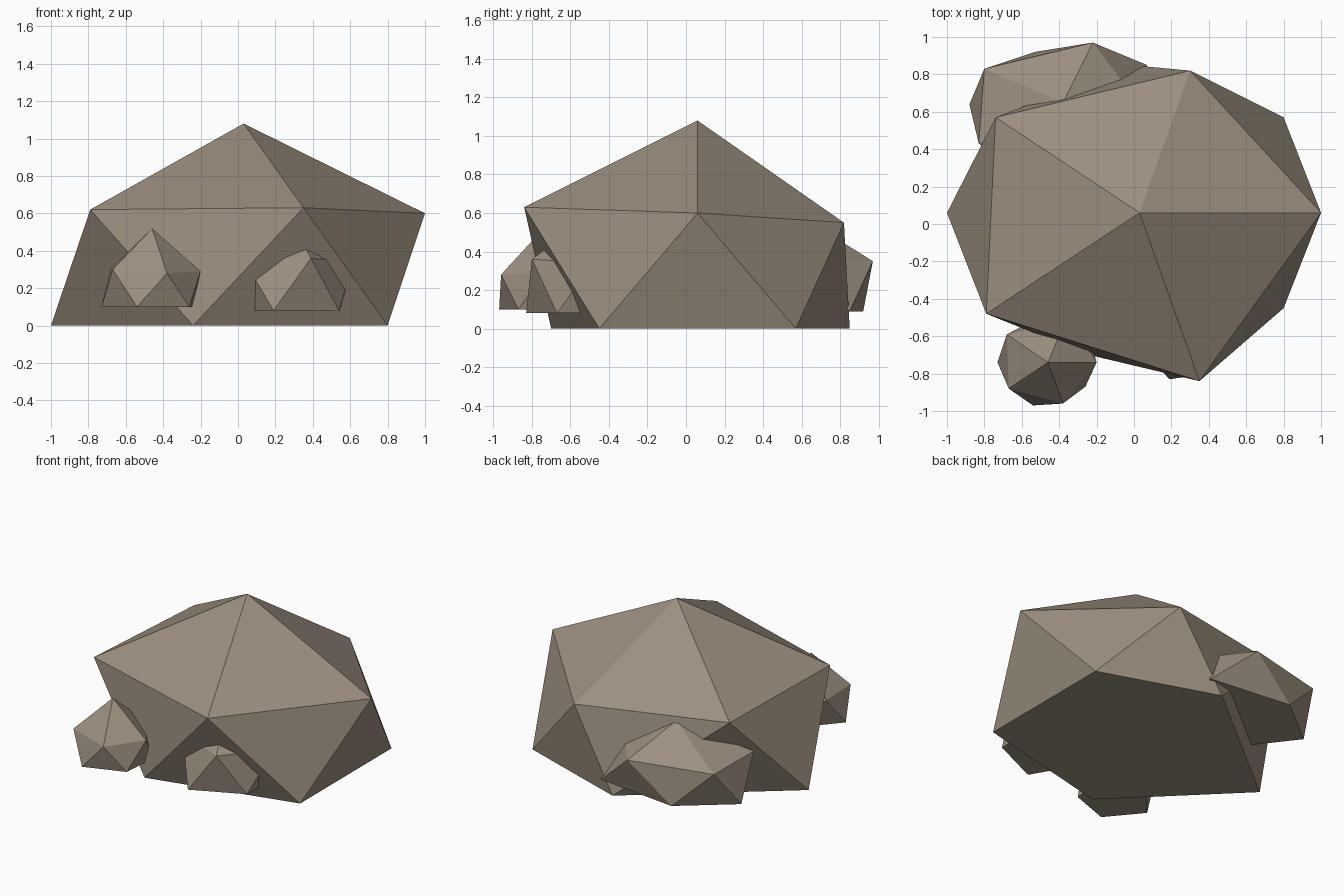
import bpy
import bmesh

default_cube = bpy.data.objects.get("Cube")
if default_cube:
    bpy.data.objects.remove(default_cube, do_unlink=True)

# One stone colour shared by all boulders
stone = bpy.data.materials.new("warm_grey_stone")
stone.use_nodes = True
stone_colour = (0.33, 0.275, 0.215, 1)
stone.diffuse_color = stone_colour
stone.node_tree.nodes["Principled BSDF"].inputs["Base Color"].default_value = stone_colour


def make_boulder(name, peak, shoulder, foot, ground):
    """Faceted boulder: peak, five shoulder points, five foot points, flat base.

    Both rings run anticlockwise; each foot point sits between
    its own shoulder point and the next one.
    """
    bm = bmesh.new()
    top = bm.verts.new(peak)
    upper = [bm.verts.new(point) for point in shoulder]
    lower = [bm.verts.new((x, y, ground)) for x, y in foot]
    count = len(upper)
    for i in range(count):
        following = (i + 1) % count
        bm.faces.new((top, upper[i], upper[following]))
        bm.faces.new((upper[i], lower[i], upper[following]))
        bm.faces.new((lower[i], lower[following], upper[following]))
    bm.faces.new(list(reversed(lower)))
    bmesh.ops.recalc_face_normals(bm, faces=bm.faces[:])

    mesh = bpy.data.meshes.new(name)
    bm.to_mesh(mesh)
    bm.free()
    mesh.materials.append(stone)
    boulder = bpy.data.objects.new(name, mesh)
    bpy.context.scene.collection.objects.link(boulder)
    return boulder


# Large central boulder
make_boulder(
    "main_boulder", peak=(.03, .06, 1.08),
    shoulder=[(1, .06, .6), (.3, .82, .55), (-.74, .57, .6),
              (-.79, -.48, .62), (.35, -.84, .63)],
    foot=[(.8, .57), (-.02, .85), (-1, .06), (-.24, -.7), (.8, -.45)],
    ground=0)

# Small boulder at the front, on the -x side
make_boulder(
    "front_right_boulder", peak=(-.46, -.74, .52),
    shoulder=[(-.2, -.74, .29), (-.36, -.5, .29), (-.68, -.59, .3),
              (-.67, -.88, .3), (-.38, -.96, .28)],
    foot=[(-.24, -.6), (-.53, -.51), (-.73, -.74), (-.54, -.97), (-.26, -.87)],
    ground=.1)

# Small boulder at the front, mostly sunk into the large one
make_boulder(
    "front_left_boulder", peak=(.29, -.55, .55),
    shoulder=[(.62, -.48, .34), (.4, -.3, .35), (.08, -.35, .35),
              (.02, -.65, .37), (.39, -.8, .36)],
    foot=[(.55, -.35), (.25, -.25), (0, -.5), (.19, -.83), (.54, -.67)],
    ground=.08)

# Wide boulder at the back corner
make_boulder(
    "back_boulder", peak=(-.38, .65, .55),
    shoulder=[(.1, .55, .35), (-.22, .97, .35), (-.8, .83, .35),
              (-.83, .43, .37), (-.35, .25, .35)],
    foot=[(.07, .85), (-.53, .92), (-.88, .64), (-.62, .3), (-.05, .35)],
    ground=.09)
